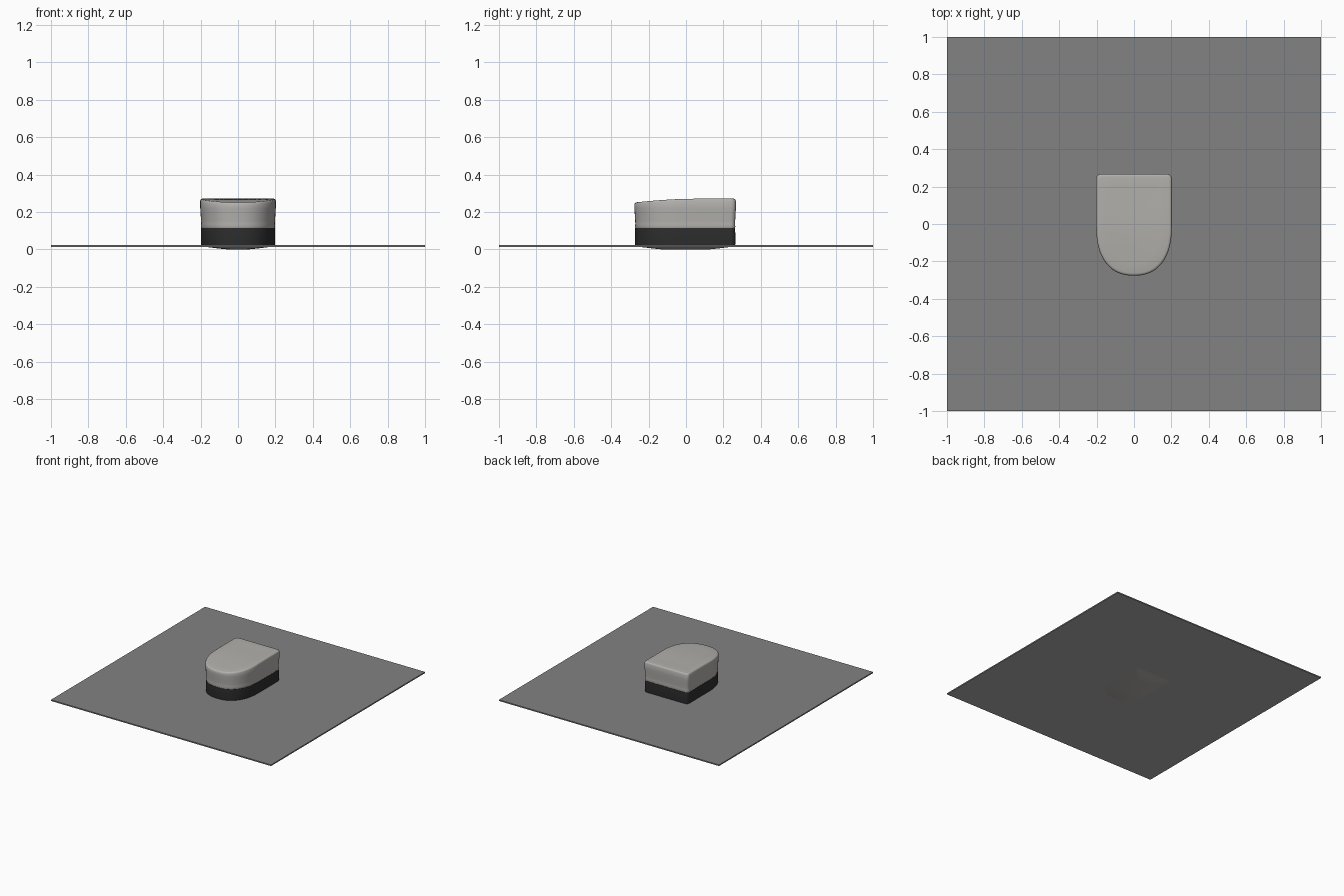
import bpy, bmesh, math

if "Cube" in bpy.data.objects:
    bpy.data.objects.remove(bpy.data.objects["Cube"])


def material(name, rgb):
    m = bpy.data.materials.new(name)
    m.diffuse_color = (*rgb, 1)
    m.use_nodes = True
    m.node_tree.nodes["Principled BSDF"].inputs["Base Color"].default_value = m.diffuse_color
    return m


def finish(name, bm, mat, under=None, angle=40):
    """Make the object; faces looking down get the optional second colour."""
    bmesh.ops.recalc_face_normals(bm, faces=bm.faces)
    if under:
        for f in bm.faces:
            f.material_index = int(f.normal.z < -0.7)
    me = bpy.data.meshes.new(name)
    bm.to_mesh(me)
    bm.free()
    ob = bpy.data.objects.new(name, me)
    bpy.context.collection.objects.link(ob)
    me.materials.append(mat)
    if under:
        me.materials.append(under)
    bpy.ops.object.select_all(action='DESELECT')
    ob.select_set(True)
    bpy.context.view_layer.objects.active = ob
    bpy.ops.object.shade_smooth_by_angle(angle=math.radians(angle))
    return ob


def outline(n=40):
    """D-shaped plan: square back with small round corners, round front."""
    pts = []
    for i in range(n + 1):                      # front curve, left to right
        a = math.pi + math.pi * i / n
        c, s = math.cos(a), math.sin(a)
        e = 2 / 2.35
        pts.append((math.copysign(abs(c) ** e, c) * 0.2,
                    -0.01 - abs(s) ** e * 0.264))
    r = 0.025
    pts += [(0.2, 0.08), (0.2, 0.16)]
    for cx, start in ((0.2 - r, 0), (-0.2 + r, 90)):   # back corners
        for k in range(6):
            a = math.radians(start + 18 * k)
            pts.append((cx + r * math.cos(a), 0.265 - r + r * math.sin(a)))
    pts += [(-0.2, 0.16), (-0.2, 0.08)]
    return pts


def loft(rings):
    """rings: list of (inset, height function); capped at both ends."""
    bm = bmesh.new()
    base, prev = outline(), None
    for inset, zf in rings:
        kx, ky = 1 - inset / 0.2, 1 - inset / 0.268
        ring = []
        for x, y in base:
            x, y = x * kx, y * ky
            ring.append(bm.verts.new((x, y, zf(x, y))))
        n = len(ring)
        if prev:
            for i in range(n):
                j = (i + 1) % n
                bm.faces.new((prev[i], prev[j], ring[j], ring[i]))
        else:
            bm.faces.new(ring[::-1])
        prev = ring
    bm.faces.new(prev)
    return bm


def level(z):
    return lambda x, y: z


def top(drop):
    """Cushion top, falling away towards the rounded front."""
    def f(x, y):
        t = max(0, (0.05 - y) / 0.32)
        return 0.271 - 0.02 * t ** 1.7 - drop
    return f


plate_grey = material("plate_grey", (0.225, 0.225, 0.225))
underside_grey = material("underside_grey", (0.42, 0.42, 0.42))
cushion_grey = material("cushion_grey", (0.45, 0.435, 0.415))
base_black = material("base_black", (0.027, 0.027, 0.027))

# thin square floor plate, lighter underneath
bm = bmesh.new()
bmesh.ops.create_cube(bm, size=1)
for v in bm.verts:
    v.co = (v.co.x * 2, v.co.y * 2, 0.017 + v.co.z * 0.01)
finish("floor_plate", bm, plate_grey, underside_grey)

# dark plinth, its pale underside bulging slightly through the plate
finish("dark_base", loft([
    (0.14, level(0.0)), (0.10, level(0.004)), (0.06, level(0.009)),
    (0.03, level(0.0125)), (0.004, level(0.016)), (0.001, level(0.03)),
    (0.002, level(0.114)), (0.02, level(0.117))]), base_black, cushion_grey)

# light cushion, pinched near the bottom and swelling to a soft top edge
finish("seat_cushion", loft([
    (0.02, level(0.111)), (0.004, level(0.113)), (0.001, level(0.12)),
    (0.003, level(0.135)), (0.002, level(0.155)), (0.0, level(0.19)),
    (-0.002, level(0.22)), (-0.002, top(0.011)), (0.001, top(0.004)),
    (0.005, top(0.001)), (0.012, top(0.0)), (0.06, top(0.001)),
    (0.11, top(0.002)), (0.16, top(0.002)), (0.19, top(0.002))]),
    cushion_grey, angle=50)
